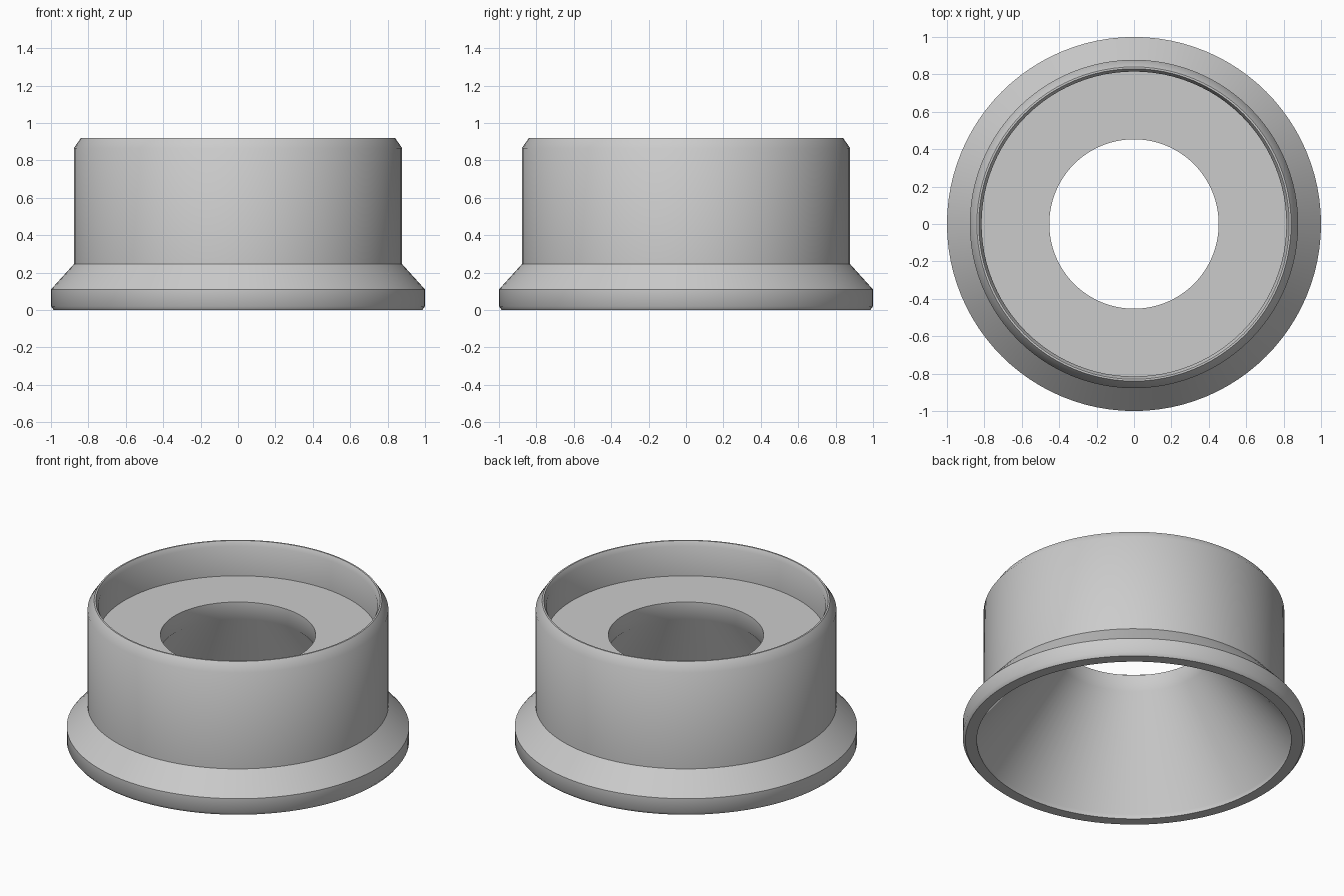
import bpy, bmesh, math

cube = bpy.data.objects.get("Cube")
if cube:
    bpy.data.objects.remove(cube, do_unlink=True)

SEGMENTS = 96

# One flat grey for the whole part
grey = bpy.data.materials.new("light_grey")
grey.use_nodes = True
colour = (0.6, 0.6, 0.6, 1)
grey.diffuse_color = colour
grey.node_tree.nodes["Principled BSDF"].inputs["Base Color"].default_value = colour

# Closed wall section as (radius, height)
outside = [(0.985, 0), (1, 0.02), (1, 0.11), (0.878, 0.245), (0.878, 0.865), (0.84, 0.92)]
recess = [(0.83, 0.92), (0.815, 0.89), (0.815, 0.70)]
bore = [(0.453, 0.70), (0.453, 0.59), (0.918, 0.03), (0.918, 0)]


def lathe(name, section, material):
    """Revolve a closed section about z into a solid ring."""
    bm = bmesh.new()
    verts = [bm.verts.new((r, 0, z)) for r, z in section]
    edges = [bm.edges.new((a, b)) for a, b in zip(verts, verts[1:] + verts[:1])]
    bmesh.ops.spin(bm, geom=verts + edges, cent=(0, 0, 0), axis=(0, 0, 1),
                   angle=math.tau, steps=SEGMENTS, use_merge=False)
    bmesh.ops.remove_doubles(bm, verts=bm.verts, dist=0.0001)
    bmesh.ops.recalc_face_normals(bm, faces=bm.faces)
    mesh = bpy.data.meshes.new(name)
    bm.to_mesh(mesh)
    bm.free()
    mesh.materials.append(material)
    obj = bpy.data.objects.new(name, mesh)
    bpy.context.collection.objects.link(obj)
    return obj


# Flanged collar with a top recess and a flared bore
collar = lathe("flanged_collar", outside + recess + bore, grey)
bpy.ops.object.select_all(action="DESELECT")
bpy.context.view_layer.objects.active = collar
collar.select_set(True)
bpy.ops.object.shade_smooth_by_angle(angle=math.radians(40.5))
